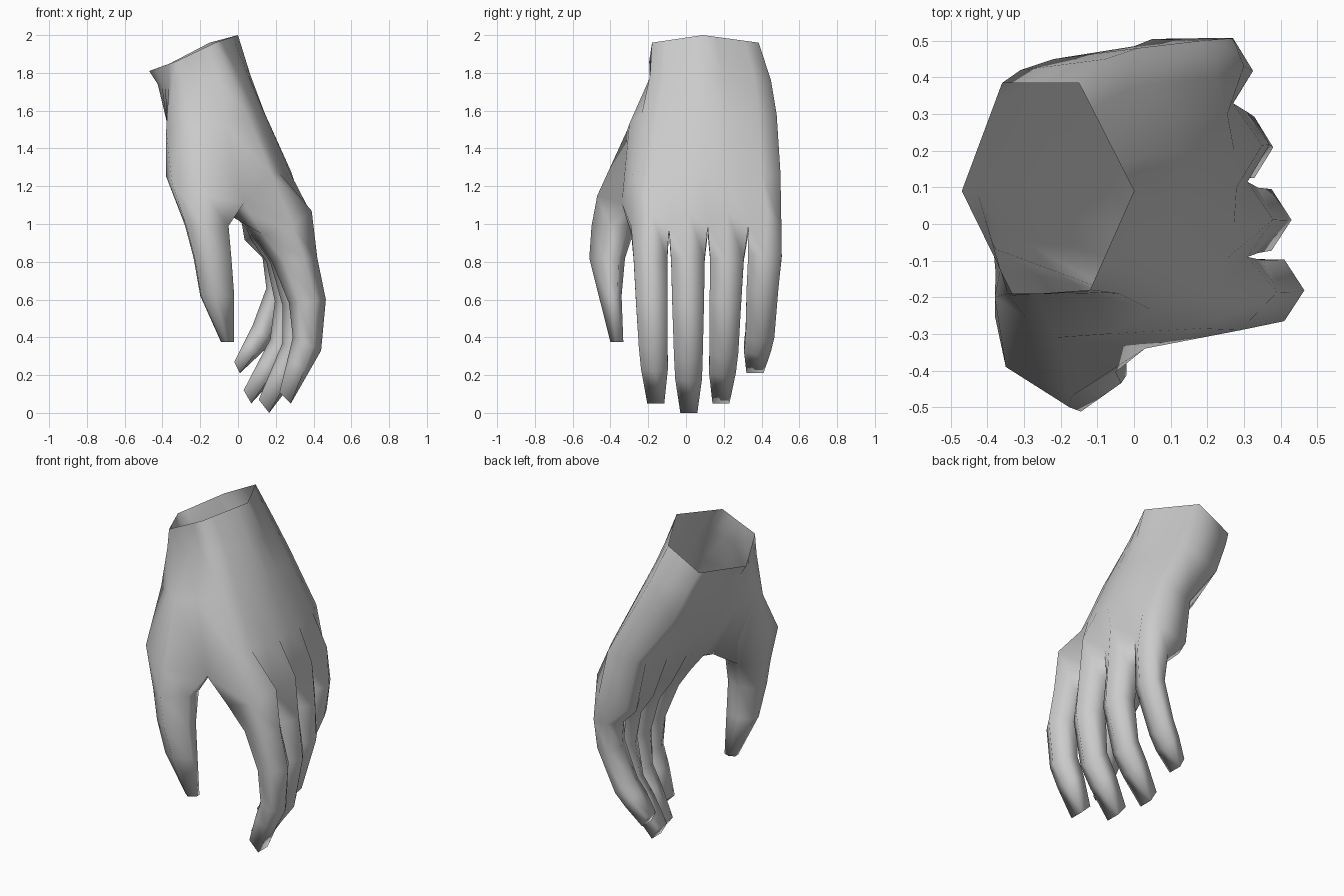
import bpy, bmesh
from mathutils import Vector

if "Cube" in bpy.data.objects:
    bpy.data.objects.remove(bpy.data.objects["Cube"])

bm = bmesh.new()
N = 23  # ring order: 9 back points, 9 palm points, 4 thumb points, 1 web point


def ring(keys, arch=0):
    """Ring of N points filled between the given index: point pairs; the back is arched."""
    ks = sorted(keys)
    pts = []
    for a, b in zip(ks, ks[1:] + [N]):
        p, q = Vector(keys[a]), Vector(keys[b % N])
        for n in range(b - a):
            t = n / (b - a)
            bulge = arch * 4 * t * (1 - t) if b <= 8 else 0
            pts.append(p.lerp(q, t) + Vector((bulge, 0, 0)))
    return [bm.verts.new(p) for p in pts]


def bridge(r, s):
    n = len(r)
    for i in range(n):
        j = (i + 1) % n
        bm.faces.new((r[i], r[j], s[j], s[i]))


def loft(base, rows):
    """Extend a base loop through rows of points and close the tip."""
    for row in rows:
        nxt = [bm.verts.new(p) for p in row]
        bridge(base, nxt)
        base = nxt
    bm.faces.new(base)


# Open wrist, lower arm, palm middle, palm end
wrist = ring({0: (-.12, -.18, 1.96), 4: (0, .09, 2), 8: (-.15, .385, 1.96),
              9: (-.36, .385, 1.85), 15: (-.47, .09, 1.81), 19: (-.33, -.195, 1.86)})
arm = ring({0: (-.04, -.19, 1.79), 4: (.065, .1, 1.79), 8: (-.08, .45, 1.76),
            9: (-.31, .42, 1.74), 15: (-.425, .08, 1.74), 19: (-.345, -.19, 1.74)}, .02)
middle = ring({0: (.05, -.235, 1.58), 4: (.14, .1, 1.59), 8: (.01, .48, 1.58),
               9: (-.22, .45, 1.53), 15: (-.37, .06, 1.53), 19: (-.38, -.2, 1.5),
               21: (-.21, -.31, 1.5), 22: (-.07, -.3, 1.53)}, .03)
last = ring({0: (.18, -.285, 1.26), 4: (.28, .1, 1.28), 8: (.18, .5, 1.27),
             9: (.0, .485, 1.24), 13: (-.07, .18, 1.18), 17: (-.05, -.19, 1.05),
             18: (-.26, -.14, 1.2), 19: (-.38, -.25, 1.25), 20: (-.35, -.39, 1.22),
             21: (-.17, -.47, 1.15), 22: (.03, -.34, 1.11)}, .025)
bridge(wrist, arm)
bridge(arm, middle)
bridge(middle, last)

# Knuckle row: webs alternate with raised knuckles
row_y = [-.29, -.187, -.09, .012, .115, .215, .33, .43, .505]
back_x = [.29, .39, .31, .38, .31, .35, .27, .30, .24]
palm_x = [.13, .10, .13, .09, .11, .07, .08, .035, .05]
o = [bm.verts.new((x, y, 1.07 if n % 2 else .985)) for n, (x, y) in enumerate(zip(back_x, row_y))]
i = [bm.verts.new((x, y, .915 if n % 2 else .945)) for n, (x, y) in enumerate(zip(palm_x, row_y))]
loop = o + i[::-1]
for a in range(17):
    bm.faces.new((last[a], last[a + 1], loop[a + 1], loop[a]))
bm.faces.new((last[17], last[22], o[0], i[0]))
bm.faces.new((last[22], last[0], o[0]))

# Fingers: rows of (back x, back z, palm x, palm z), base y and tip y
fingers = [
    (-.188, -.16, [(.42, .82, .18, .8), (.465, .6, .27, .58), (.44, .33, .29, .4), (.28, .05, .22, .11)]),
    (.01, .015, [(.405, .82, .17, .8), (.43, .58, .235, .57), (.37, .27, .235, .37), (.165, 0, .11, .07)]),
    (.217, .185, [(.37, .82, .15, .8), (.38, .6, .195, .59), (.29, .29, .17, .39), (.07, .05, .03, .12)]),
    (.418, .365, [(.325, .84, .13, .82), (.3, .65, .15, .66), (.18, .37, .08, .47), (.01, .21, -.02, .27)])]
widths = (.089, .084, .076, .071, .045)  # half width of each row
edges = (.28, .28, .28, .2, 0)           # how far the sides are rounded
for f, (y0, y1, rows) in enumerate(fingers):
    k = 2 * f
    base = [o[k], o[k + 1], o[k + 2], i[k + 2], i[k + 1], i[k]]
    # extra row keeps the last joint full before it tapers
    mid = [a * .6 + b * .4 for a, b in zip(rows[2], rows[3])]
    pts = []
    for n, (xo, zo, xi, zi) in enumerate(rows[:3] + [mid, rows[3]]):
        y = y0 + (y1 - y0) * n / 4
        b, p = Vector((xo, y, zo)), Vector((xi, y, zi))
        side = Vector((0, widths[n], 0))
        u, v = b.lerp(p, edges[n]), b.lerp(p, 1 - edges[n] * .9)
        pts.append([u - side, b, u + side, v + side, p, v - side])
    loft(base, pts)

# Thumb: one six-sided section scaled along its length (x, y, z, half sizes)
section = [(1, -.2), (1, .6), (0, .95), (-1, .5), (-.95, -.4), (-.1, -1)]
thumb = [[(x + a * rx, y + b * ry, z) for a, b in section] for x, y, z, rx, ry in (
    (-.165, -.38, .99, .115, .12), (-.135, -.415, .82, .1, .097),
    (-.11, -.4, .62, .09, .062), (-.055, -.365, .375, .035, .035))]
loft([last[22], last[17], last[18], last[19], last[20], last[21]], thumb)

bmesh.ops.recalc_face_normals(bm, faces=bm.faces)
for f in bm.faces:
    f.smooth = True
mesh = bpy.data.meshes.new("hand")
bm.to_mesh(mesh)
bm.free()

grey = bpy.data.materials.new("plain grey")
grey.diffuse_color = (.6, .6, .6, 1)
grey.use_nodes = True
grey.node_tree.nodes["Principled BSDF"].inputs["Base Color"].default_value = grey.diffuse_color
mesh.materials.append(grey)
hand = bpy.data.objects.new("hand", mesh)
bpy.context.collection.objects.link(hand)
